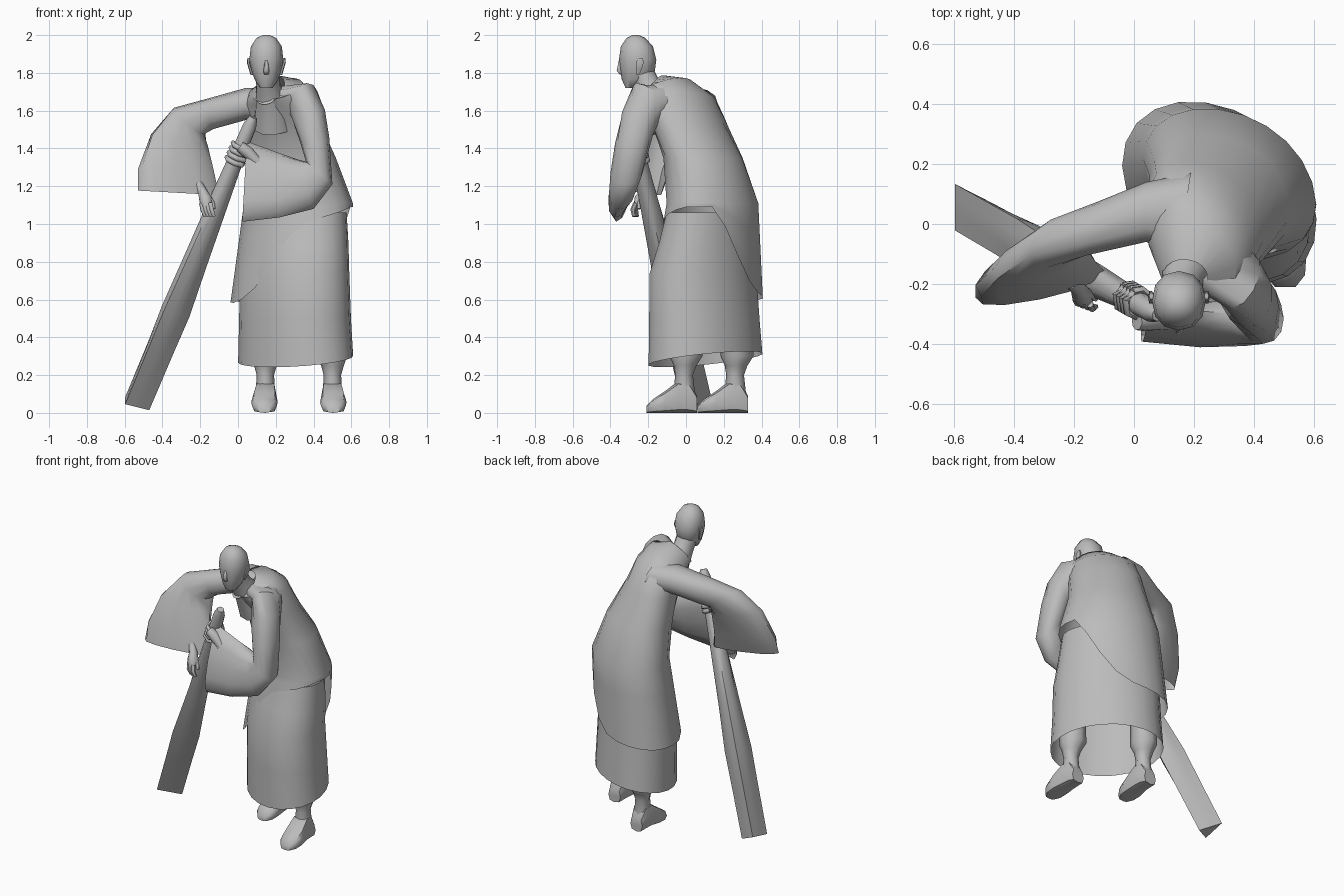
import bpy, bmesh, math
from mathutils import Vector as V

grey = bpy.data.materials.new("plain_grey")
grey.diffuse_color = (0.5, 0.5, 0.5, 1)


def finish(name, rows, caps=(False, False), angle=50):
    """Skin a list of point rings into one object."""
    bm = bmesh.new()
    rings = [[bm.verts.new(p) for p in r] for r in rows]
    n = len(rings[0])
    for a, b in zip(rings, rings[1:]):
        for i in range(n):
            j = (i + 1) % n
            bm.faces.new((a[i], a[j], b[j], b[i]))
    if caps[0]:
        bm.faces.new(rings[0][::-1])
    if caps[1]:
        bm.faces.new(rings[-1])
    bmesh.ops.recalc_face_normals(bm, faces=bm.faces)
    me = bpy.data.meshes.new(name)
    bm.to_mesh(me)
    bm.free()
    ob = bpy.data.objects.new(name, me)
    bpy.context.collection.objects.link(ob)
    me.materials.append(grey)
    bpy.ops.object.select_all(action='DESELECT')
    ob.select_set(True)
    bpy.context.view_layer.objects.active = ob
    bpy.ops.object.shade_smooth_by_angle(angle=math.radians(angle))
    return ob


def oval(c, u, v, n, e=2.0):
    """Ring around c spanned by half axes u and v; e above 2 squares it off."""
    c, u, v = V(c), V(u), V(v)
    out = []
    for i in range(n):
        t = 2 * math.pi * i / n
        x, y = math.cos(t), math.sin(t)
        out.append(c + u * math.copysign(abs(x) ** (2 / e), x) + v * math.copysign(abs(y) ** (2 / e), y))
    return out


def loft(name, rings, n=10, caps=(False, False), e=2.0, angle=50):
    return finish(name, [oval(c, u, v, n, e) for c, u, v in rings], caps, angle)


def tube(name, pts, n=6, angle=60):
    """Round tube through (point, radius) pairs."""
    rows = []
    for i, (p, r) in enumerate(pts):
        d = (V(pts[min(i + 1, len(pts) - 1)][0]) - V(pts[max(i - 1, 0)][0])).normalized()
        s = d.cross(V((0.3, 1, 0.1))).normalized()
        rows.append(oval(p, s * r, d.cross(s) * r, n))
    return finish(name, rows, (True, True), angle)


def table(keys, t):
    for (a, x), (b, y) in zip(keys, keys[1:]):
        if a <= t <= b:
            return x + (y - x) * (t - a) / (b - a)


# Jacket: twisted shoulders widening to a slanting hem
N = 22
rows = [oval(c, u, v, N, 2.1) for c, u, v in [
    ((.17, -.18, 1.71), (.075, -.01, .02), (.01, .06, .075)),
    ((.20, -.115, 1.715), (.14, -.07, .02), (.02, .125, .055)),
    ((.215, -.05, 1.66), (.175, -.09, .02), (.03, .18, .02)),
    ((.24, .01, 1.55), (.195, -.06, 0), (0, .19, 0)),
    ((.285, .09, 1.35), (.23, -.01, 0), (-.04, .21, 0)),
    ((.32, .14, 1.11), (.275, 0, 0), (-.08, .245, 0))]]
hem = [(0, 1.09), (15, 1.0), (45, .78), (70, .65), (95, .62), (140, .59),
       (190, .58), (225, .68), (250, .84), (270, .99), (300, 1.04), (330, 1.09), (360, 1.09)]
low = oval((.29, .11, .6), (.312, 0, 0), (-.10, .30, 0), N)
for k in (.33, .67, 1):
    row = []
    for a, b in zip(rows[5], low):
        t = math.degrees(math.atan2(b.y - .11, b.x - .29)) % 360
        z = 1.11 + k * (table(hem, t) - 1.11)
        p = a.lerp(b, (1.11 - z) / .51)
        row.append((p.x, p.y, z))
    rows.append(row)
finish("jacket", rows)

# Skirt: open underneath, uneven lower edge
rows = [oval(c, (rx, 0, 0), (-.09, ry, 0), N) for c, rx, ry in [
    ((.31, .12, 1.06), .25, .225), ((.305, .11, .9), .265, .255),
    ((.30, .09, .74), .275, .285), ((.302, .097, .5), .282, .295)]]
rows.append([(p.x, p.y, .283 + .03 * (p.x - .3) / .3 + .04 * (p.y - .1) / .3)
             for p in oval((.305, .103, 0), (.288, 0, 0), (-.10, .304, 0), N)])
finish("skirt", rows)

# Sleeves: narrow at the shoulder, bent at the elbow, wide open cuffs
loft("raised_sleeve", [
    ((.17, .04, 1.63), (.02, .13, 0), (0, 0, .09)),
    ((.04, .04, 1.635), (0, .10, 0), (0, 0, .085)),
    ((-.14, -.015, 1.585), (.02, .09, 0), (-.01, 0, .082)),
    ((-.26, -.06, 1.545), (.03, .085, 0), (-.08, 0, .07)),
    ((-.31, -.11, 1.445), (.02, .08, 0), (-.15, -.03, .03)),
    ((-.33, -.165, 1.29), (.01, .07, 0), (-.20, -.04, 0)),
    ((-.315, -.20, 1.165), (0, .052, 0), (-.215, -.045, .012))], 12, e=2.3)
loft("folded_sleeve", [
    ((.26, -.10, 1.66), (.02, -.03, .08), (.08, .10, 0)),
    ((.345, -.18, 1.65), (.055, -.04, .085), (.05, .09, -.04)),
    ((.38, -.24, 1.56), (.08, -.02, .045), (.02, .10, -.01)),
    ((.405, -.275, 1.45), (.078, 0, .01), (0, .10, .02)),
    ((.43, -.315, 1.27), (.07, 0, -.06), (0, .085, 0)),
    ((.36, -.33, 1.21), (.04, -.03, -.13), (.01, .07, -.02)),
    ((.22, -.335, 1.205), (0, -.045, -.17), (0, .06, -.02)),
    ((.035, -.325, 1.225), (-.012, -.045, -.213), (0, .05, -.01))], 12, e=2.2)

# Head with sloping jaw
rows = []
for z, f, b, w in [(2.0, -.285, -.25, .018), (1.985, -.315, -.215, .052), (1.94, -.345, -.175, .082),
                   (1.87, -.355, -.157, .09), (1.81, -.348, -.165, .078),
                   (1.765, -.34, -.195, .062), (1.72, -.32, -.265, .034)]:
    rows.append(oval((.15, (f + b) / 2, z), (w, 0, 0), (0, (b - f) / 2, 0), 12, 2.2))
finish("head", rows, (True, True), 60)
loft("nose", [((.15, -.348, 1.865), (.008, 0, 0), (0, .01, 0)),
              ((.15, -.354, 1.81), (.016, 0, 0), (0, .015, 0)),
              ((.15, -.342, 1.792), (.012, 0, 0), (0, .01, 0))], 6, (True, True), angle=80)
tube("neck", [((.153, -.235, 1.80), .066), ((.16, -.20, 1.73), .066),
              ((.175, -.15, 1.66), .085), ((.19, -.08, 1.52), .11)], 10)
for s, side in ((-1, "left"), (1, "right")):
    loft(side + "_ear", [((.15 + s * x, y, z), (.008, 0, 0), (0, r, 0)) for x, y, z, r in
                         [(.076, -.255, 1.79, .008), (.085, -.25, 1.82, .018),
                          (.095, -.245, 1.855, .024), (.092, -.24, 1.88, .012)]], 6, (True, True))

# Feet and lower legs
for x, y, side in ((.50, -.01, "right"), (.145, .26, "left")):
    s = 1 if side == "right" else -1
    loft(side + "_leg", [((x - .005 * s, y + .01, .5), (.08, 0, 0), (0, .085, 0)),
                         ((x - .005 * s, y + .01, .30), (.083, 0, 0), (0, .087, 0)),
                         ((x, y + .005, .25), (.06, 0, 0), (0, .06, 0)),
                         ((x, y, .20), (.046, 0, 0), (0, .047, 0)),
                         ((x, y, .10), (.052, 0, 0), (0, .058, 0))], 8, (True, True))
    loft(side + "_foot", [((x, y + .068, .045), (.045, 0, 0), (0, 0, .045)),
                          ((x, y + .03, .08), (.055, 0, 0), (0, 0, .08)),
                          ((x, y - .03, .085), (.06, 0, 0), (0, 0, .085)),
                          ((x + .005 * s, y - .10, .058), (.07, 0, 0), (0, 0, .058)),
                          ((x + .005 * s, y - .16, .038), (.066, 0, 0), (0, 0, .038)),
                          ((x + .005 * s, y - .20, .018), (.035, 0, 0), (0, 0, .018))],
         8, (True, True), 3)

# Leaning club: three-sided at the foot, rounding toward the grip
A, B = V((-.555, .06, .048)), V((.075, -.30, 1.55))
axis = (B - A).normalized()
side = V((1, 0, 0)) - axis * axis.x
side.normalize()
back = axis.cross(side)
rows = []
for t, r, k in [(0, .092, 1), (.2, .094, .9), (.33, .097, .75), (.5, .078, .6), (.7, .058, .3),
                (.88, .04, 0), (.98, .036, 0), (1.01, .022, 0)]:
    ring = []
    for i in range(12):
        a = math.pi * i / 6
        tri = .5 / math.cos(a % (2 * math.pi / 3) - math.pi / 3)
        q = r * (1 - k + k * tri)
        ring.append(A.lerp(B, t) + side * q * math.cos(a) + back * q * math.sin(a))
    rows.append(ring)
finish("club", rows, (True, True))

# Gripping hand: wrist, palm and fingers curled round the club
tube("grip_wrist", [((.16, -.33, 1.27), .028), ((.08, -.325, 1.35), .03), ((.045, -.325, 1.385), .034),
                    ((.01, -.325, 1.41), .03)], 8)
for i in range(4):
    c = A.lerp(B, .855 + .017 * i)
    for part, degs in (("finger", (20, -35, -90, -145, -200, -245)), ("knuckle", (20, 75, 115))):
        arc = [c + (side * math.cos(math.radians(d)) + back * math.sin(math.radians(d))) * .048 for d in degs]
        tube("grip_%s_%d" % (part, i + 1), [(p, .014) for p in arc])

# Resting hand hanging from the raised sleeve
tube("resting_wrist", [((-.21, -.195, 1.21), .024), ((-.187, -.215, 1.17), .026), ((-.172, -.24, 1.13), .036),
                       ((-.165, -.25, 1.09), .03)], 8)
for i in range(4):
    x, y = -.195 + .016 * i, -.25 - .006 * i
    tube("resting_finger_%d" % (i + 1), [((x, y, 1.11), .012), ((x + .008, y - .015, 1.075), .012),
                                         ((x + .02, y - .008, 1.04), .009)])
tube("resting_thumb", [((-.155, -.235, 1.14), .014), ((-.135, -.245, 1.11), .013), ((-.128, -.25, 1.08), .009)])
